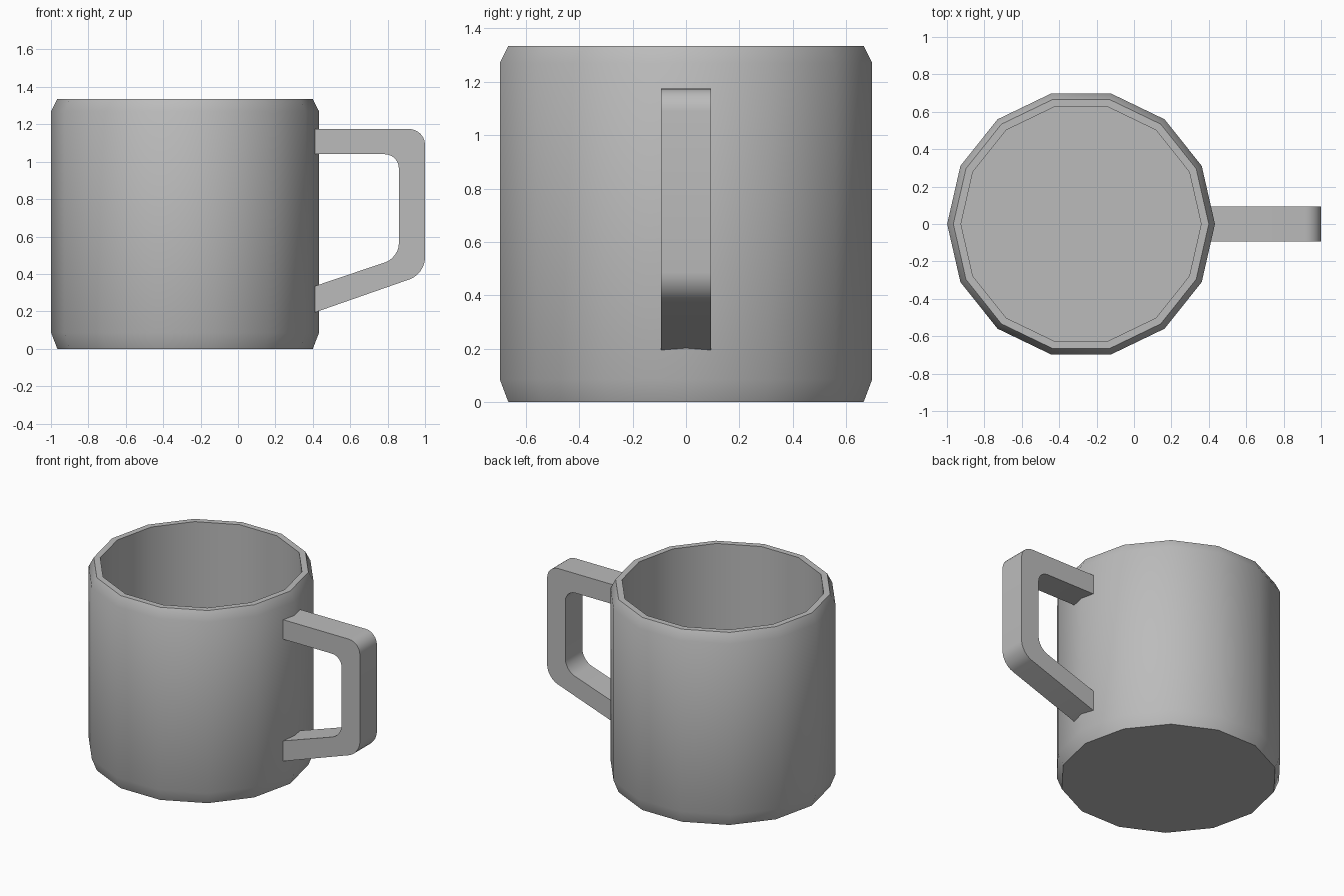
import bpy, bmesh, math
from mathutils import Vector

cube = bpy.data.objects.get("Cube")
if cube:
    bpy.data.objects.remove(cube, do_unlink=True)

SIDES = 14
CENTRE_X = -0.283

grey = bpy.data.materials.new("plain grey")
grey.use_nodes = True
colour = (0.5, 0.5, 0.5, 1)
grey.diffuse_color = colour
grey.node_tree.nodes["Principled BSDF"].inputs["Base Color"].default_value = colour


def finish(name, bm, angle):
    bmesh.ops.recalc_face_normals(bm, faces=bm.faces[:])
    mesh = bpy.data.meshes.new(name)
    bm.to_mesh(mesh)
    bm.free()
    mesh.materials.append(grey)
    obj = bpy.data.objects.new(name, mesh)
    bpy.context.collection.objects.link(obj)
    bpy.ops.object.select_all(action='DESELECT')
    obj.select_set(True)
    bpy.context.view_layer.objects.active = obj
    bpy.ops.object.shade_smooth_by_angle(angle=math.radians(angle))
    return obj


def bridge(bm, a, b, closed=True):
    n = len(a)
    for i in range(n if closed else n - 1):
        j = (i + 1) % n
        bm.faces.new((a[i], a[j], b[j], b[i]))


# Cup: chamfered outside wall, flat rim, inside wall and floor
profile = [(0.683, 0), (0.716, 0.085), (0.716, 1.27),
           (0.683, 1.335), (0.642, 1.335), (0.642, 0.06)]
bm = bmesh.new()
rings = []
for r, z in profile:
    angles = [math.tau * i / SIDES for i in range(SIDES)]
    rings.append([bm.verts.new((CENTRE_X + r * math.cos(a), r * math.sin(a), z))
                  for a in angles])
for lower, upper in zip(rings, rings[1:]):
    bridge(bm, lower, upper)
bm.faces.new(rings[0])
bm.faces.new(rings[-1])
finish("cup_body", bm, 40)


def rounded_path(points, radius, steps=6):
    """Open path with its inner corners rounded."""
    pts = [Vector(p) for p in points]
    path = [pts[0]]
    for before, corner, after in zip(pts, pts[1:], pts[2:]):
        start = corner + (before - corner).normalized() * radius
        end = corner + (after - corner).normalized() * radius
        for k in range(steps + 1):
            t = k / steps
            # weighted curve close to a circular arc
            w = [(1 - t) ** 2, 1.41 * t * (1 - t), t ** 2]
            path.append((start * w[0] + corner * w[1] + end * w[2]) / sum(w))
    path.append(pts[-1])
    return path


# Handle: outer and inner outlines joined into a square-section band
outer = rounded_path([(0.39, 1.175), (1, 1.175), (1, 0.4), (0.39, 0.187)], 0.085)
inner = rounded_path([(0.39, 1.04), (0.86, 1.04), (0.86, 0.487), (0.39, 0.328)], 0.075)
bm = bmesh.new()
edges = [[bm.verts.new((p.x, y, p.y)) for p in path]
         for path, y in ((outer, -0.093), (outer, 0.093), (inner, 0.093), (inner, -0.093))]
for i in range(4):
    bridge(bm, edges[i], edges[(i + 1) % 4], closed=False)
for end in (0, -1):
    bm.faces.new([e[end] for e in edges])
finish("handle", bm, 40)
